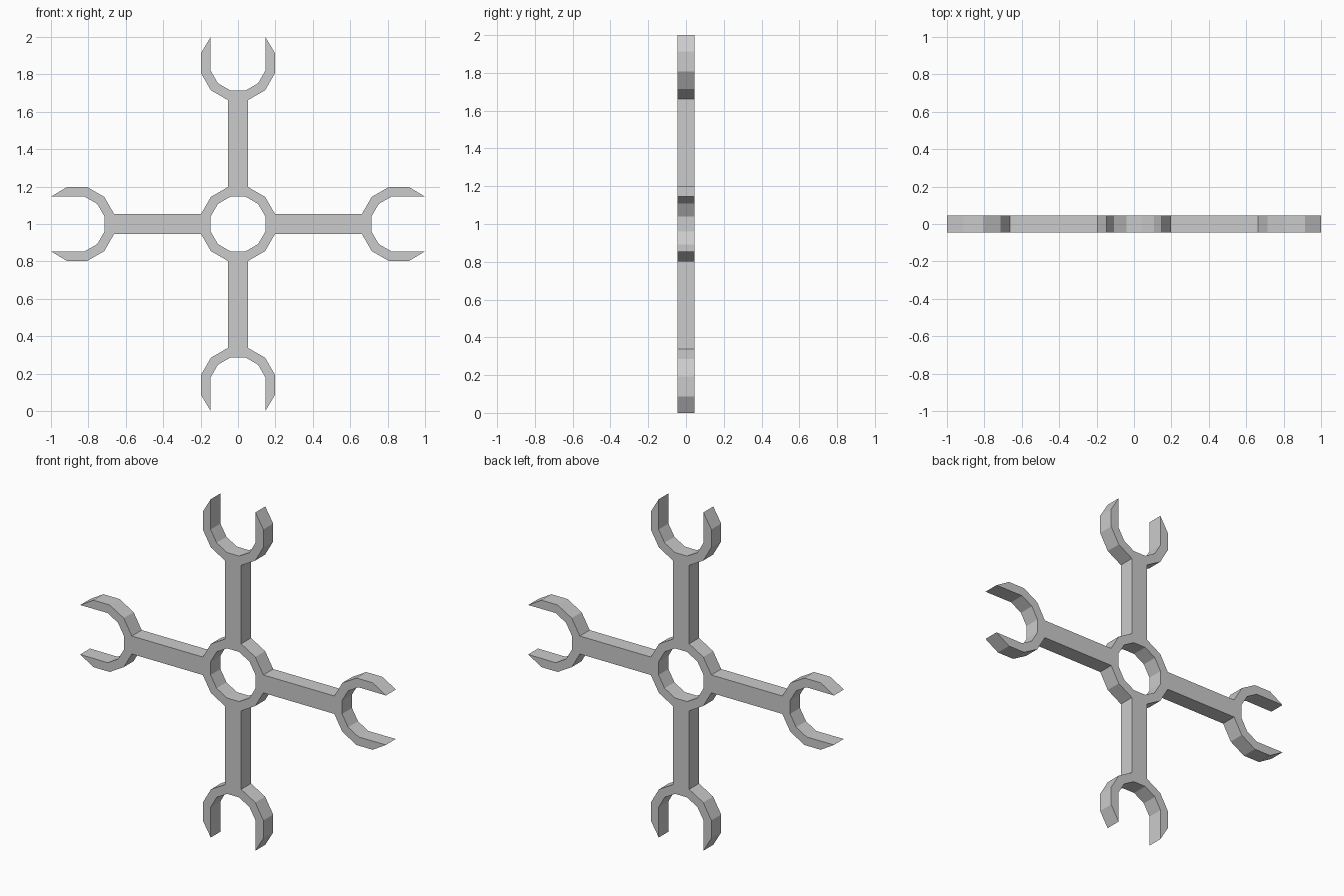
import bpy
import math

if "Cube" in bpy.data.objects:
    bpy.data.objects.remove(bpy.data.objects["Cube"])

R_OUT, R_IN = 0.205, 0.152   # twelve-sided ring radii
FORK = 0.86                  # distance from hub to each fork centre
HALF_DEPTH = 0.046


def polar(radius, degrees, shift=0.0):
    a = math.radians(degrees)
    return (shift + radius * math.cos(a), radius * math.sin(a))


def rotate(p, quarter):
    a = quarter * math.pi / 2
    return (p[0] * math.cos(a) - p[1] * math.sin(a),
            p[0] * math.sin(a) + p[1] * math.cos(a))


def add_loop(curve, points):
    spline = curve.splines.new('POLY')
    spline.points.add(len(points) - 1)
    for sp, (x, y) in zip(spline.points, points):
        sp.co = (x, y, 0, 1)
    spline.use_cyclic_u = True


# Upper half of one arm: hub corner, stem, outer jaw, pointed tip, inner jaw
half = [polar(R_OUT, 15)]
half += [polar(R_OUT, d, FORK) for d in (165, 135, 105, 75)]
half += [(1.0, 0.146)]
half += [polar(R_IN, d, FORK) for d in (105, 135, 165)]

# Whole arm by mirroring, then four arms joined at the hub's diagonal corners
lower = [(x, -y) for x, y in half]
arm = [polar(R_OUT, -45)] + lower + half[::-1]
outline = [rotate(p, q) for q in range(4) for p in arm]
hub_hole = [polar(R_IN, 15 + 30 * i) for i in range(12)]

# Flat extruded four-way wrench
curve = bpy.data.curves.new("four_way_wrench", 'CURVE')
curve.dimensions = '2D'
curve.fill_mode = 'BOTH'
curve.extrude = HALF_DEPTH
add_loop(curve, outline)
add_loop(curve, hub_hole)
obj = bpy.data.objects.new("four_way_wrench", curve)
bpy.context.collection.objects.link(obj)
obj.rotation_euler = (math.pi / 2, 0, 0)
obj.location = (0, 0, 1)

# Convert to a flat-shaded mesh
bpy.context.view_layer.objects.active = obj
obj.select_set(True)
bpy.ops.object.convert(target='MESH')
obj = bpy.context.object
bpy.ops.object.mode_set(mode='EDIT')
bpy.ops.mesh.select_all(action='SELECT')
bpy.ops.mesh.remove_doubles(threshold=0.0005)
bpy.ops.mesh.normals_make_consistent(inside=False)
bpy.ops.object.mode_set(mode='OBJECT')
bpy.ops.object.shade_flat()
